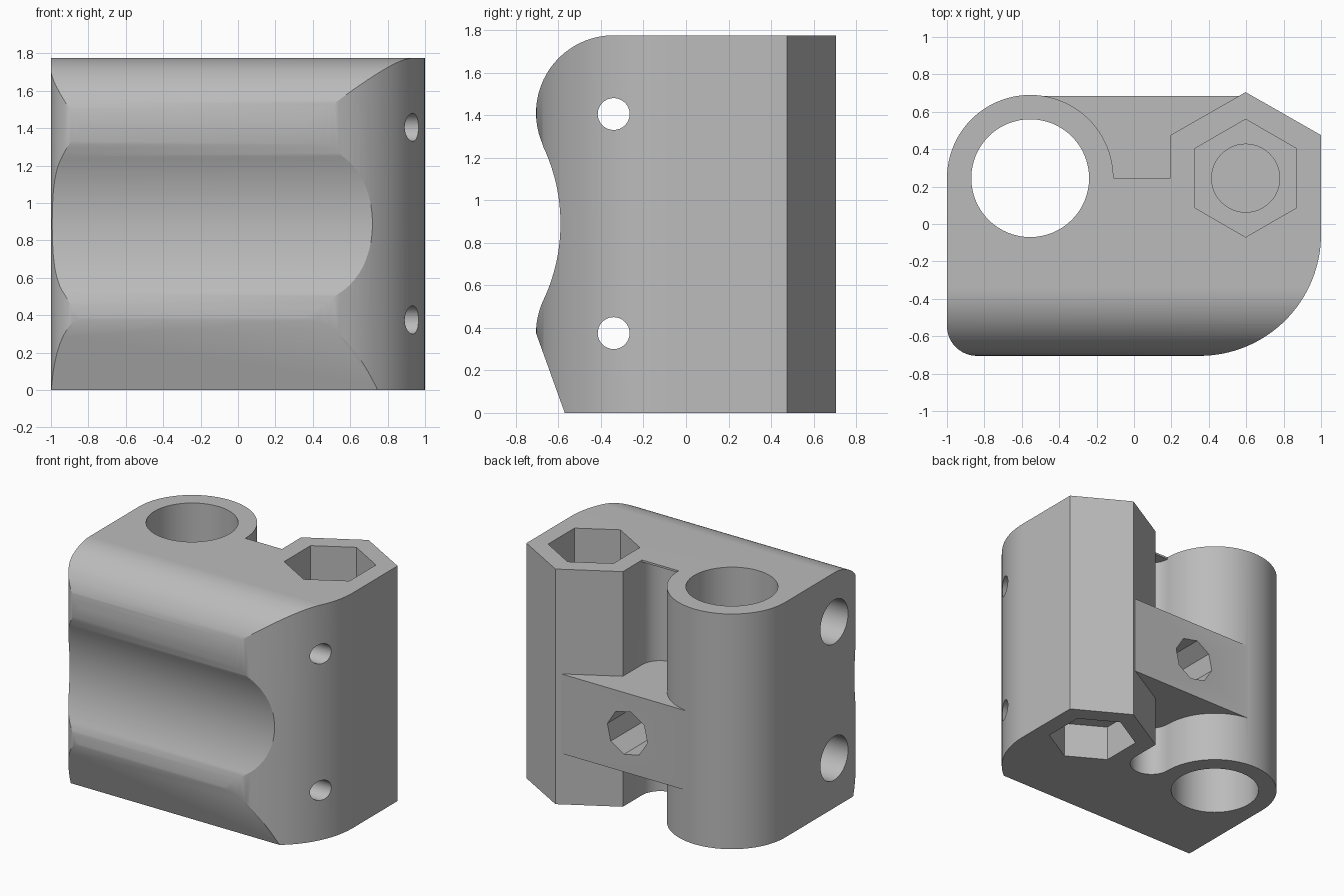
import bpy, bmesh, math
from mathutils import Vector

cube = bpy.data.objects.get("Cube")
if cube:
    bpy.data.objects.remove(cube, do_unlink=True)

H = 1.775
grey = bpy.data.materials.new("plain grey")
grey.use_nodes = True
color = (0.5, 0.5, 0.5, 1)
grey.diffuse_color = color
grey.node_tree.nodes["Principled BSDF"].inputs["Base Color"].default_value = color


def arc(cx, cy, r, a0, a1, n=24):
    angles = [math.radians(a0 + (a1 - a0) * i / n) for i in range(n + 1)]
    return [(cx + r * math.cos(a), cy + r * math.sin(a)) for a in angles]


def ngon(cx, cy, r, sides, start=0):
    return arc(cx, cy, r, start, start + 360, sides)[:-1]


def prism(name, points, lo, hi, axis="z"):
    """Extrude a 2D outline along an axis."""
    place = {"x": lambda u, v, w: (w, u, v),
             "y": lambda u, v, w: (u, w, v),
             "z": lambda u, v, w: (u, v, w)}[axis]
    bm = bmesh.new()
    face = bm.faces.new([bm.verts.new(place(u, v, lo)) for u, v in points])
    new = bmesh.ops.extrude_face_region(bm, geom=[face])["geom"]
    verts = [g for g in new if isinstance(g, bmesh.types.BMVert)]
    bmesh.ops.translate(bm, verts=verts, vec=Vector(place(0, 0, hi - lo)))
    bmesh.ops.remove_doubles(bm, verts=bm.verts, dist=1e-5)
    bmesh.ops.recalc_face_normals(bm, faces=bm.faces)
    mesh = bpy.data.meshes.new(name)
    bm.to_mesh(mesh)
    bm.free()
    mesh.materials.append(grey)
    obj = bpy.data.objects.new(name, mesh)
    bpy.context.collection.objects.link(obj)
    return obj


def combine(target, tool, operation):
    mod = target.modifiers.new("shape", "BOOLEAN")
    mod.operation, mod.solver, mod.object = operation, "EXACT", tool
    bpy.context.view_layer.objects.active = target
    bpy.ops.object.modifier_apply(modifier=mod.name)
    bpy.data.objects.remove(tool, do_unlink=True)


# Plan outline: rounded front corners, hexagonal post, rounded slot, round sleeve
outline = (arc(-0.84, -0.545, 0.16, 180, 270, 12)
           + arc(0.35, -0.055, 0.65, 270, 360, 32)
           + [(1, 0.475), (0.597, 0.705), (0.195, 0.475)]
           + arc(0.0425, 0.245, 0.1525, 0, -180, 24)
           + arc(-0.555, 0.245, 0.445, 0, 180, 48)[1:])
body = prism("carriage_block", outline, -0.1, H + 0.1)

# Thin lid over the slot and the web bridging the post and the sleeve
lid = [(-0.15, 0), (0.25, 0), (0.25, 0.245), (-0.15, 0.245)]
combine(body, prism("slot_lid", lid, H - 0.015, H + 0.05), "UNION")
web = [(-0.5, 0), (0.56, 0), (0.56, 0.685), (-0.5, 0.685)]
combine(body, prism("web", web, 0.385, 0.985), "UNION")

# Side profile: sloped foot, concave groove and rounded top edge
t = 25.2
profile = ([(1, 0), (-0.57, 0)]
           + arc(-0.34, 0.375, 0.365, 180, 180 - t, 10)
           + arc(-1.436, 0.89, 0.846, -t, t, 28)[1:]
           + arc(-0.34, 1.41, 0.365, 180 + t, 90, 36)[1:]
           + [(1, H)])
combine(body, prism("profile", profile, -1.3, 1.3, "x"), "INTERSECT")

# Sleeve bore
combine(body, prism("bore", ngon(-0.555, 0.245, 0.315, 64), -0.2, 2), "DIFFERENCE")

# Hexagonal pockets in the post, joined by a round shaft
px, py = 0.597, 0.245
pocket = ngon(px, py, 0.315, 6, 30)
combine(body, prism("top_pocket", pocket, H - 0.4, 2), "DIFFERENCE")
combine(body, prism("bottom_pocket", pocket, -0.2, 0.27), "DIFFERENCE")
combine(body, prism("shaft", ngon(px, py, 0.182, 48), 0.29, H - 0.3), "DIFFERENCE")

# Two stepped cross holes
for z in (0.375, 1.405):
    combine(body, prism("pilot", ngon(-0.34, z, 0.075, 32), -1.3, 1.3, "x"), "DIFFERENCE")
    combine(body, prism("counterbore", ngon(-0.34, z, 0.165, 48), -1.3, 0.6, "x"), "DIFFERENCE")

# Eight-sided socket in the web
combine(body, prism("socket", ngon(0.01, 0.685, 0.17, 8, 10), 0.25, 0.9, "y"), "DIFFERENCE")

bpy.ops.object.select_all(action="DESELECT")
body.select_set(True)
bpy.context.view_layer.objects.active = body
bpy.ops.object.shade_smooth_by_angle(angle=math.radians(25))
